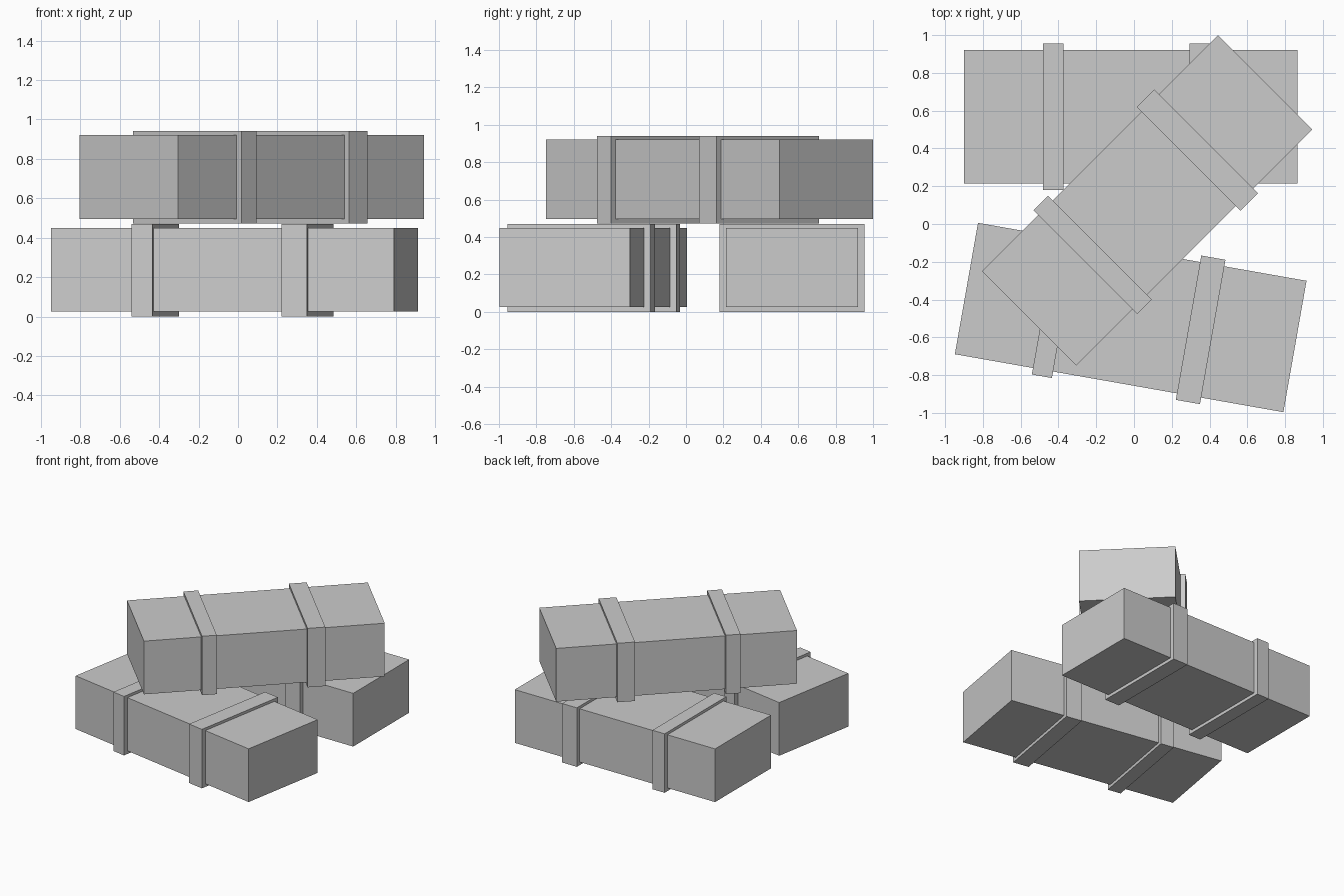
import bpy
from math import radians
from mathutils import Matrix, Vector

if "Cube" in bpy.data.objects:
    bpy.data.objects.remove(bpy.data.objects["Cube"])

LENGTH, WIDTH, HEIGHT = 1.766, 0.706, 0.424
STRAP_DEPTH, STRAP_HEIGHT = 0.776, 0.47
STRAPS = [(-0.409, 0.108), (0.376, 0.13)]  # offset along bale, width


def box(name, size, offset, frame):
    bpy.ops.mesh.primitive_cube_add(size=1)
    obj = bpy.context.object
    obj.name = name
    obj.data.transform(Matrix.Translation(offset) @ Matrix.Diagonal((*size, 1)))
    obj.matrix_world = frame
    return obj


def bale(name, x, y, z, angle):
    frame = Matrix.Translation((x, y, z)) @ Matrix.Rotation(radians(angle), 4, 'Z')
    # bale body
    box(name, (LENGTH, WIDTH, HEIGHT), Vector((0, 0, 0.002)), frame)
    # two straps wrapped round the body
    for i, (offset, width) in enumerate(STRAPS, 1):
        box(f"{name}_strap_{i}", (width, STRAP_DEPTH, STRAP_HEIGHT),
            Vector((offset, 0, 0)), frame)


# two bales on the ground, one laid diagonally across them
bale("back_bale", -0.0175, 0.567, 0.235, 0)
bale("front_bale", -0.0175, -0.495, 0.235, -10)
bale("top_bale", 0.07, 0.125, 0.706, 45)
